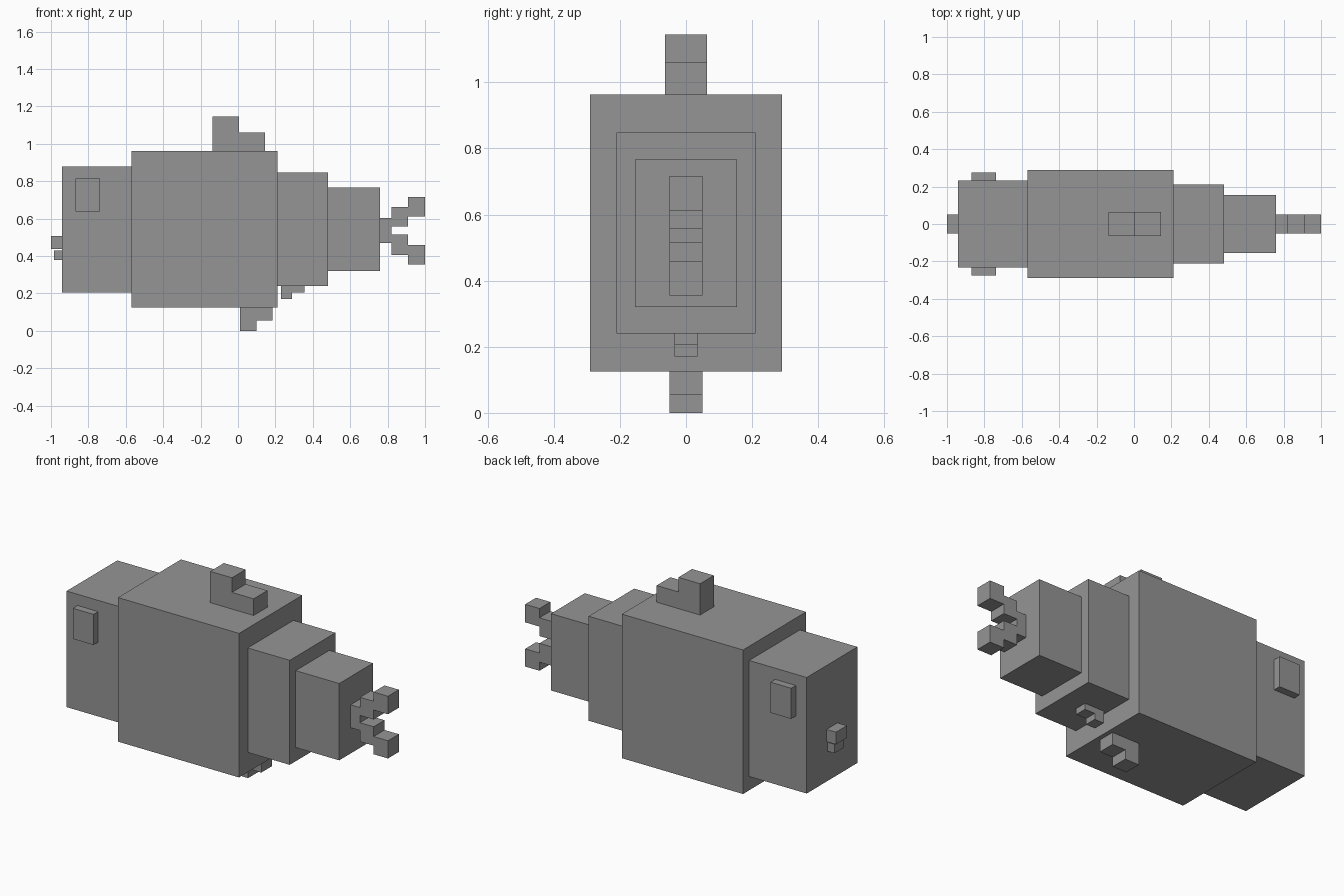
import bpy
import bmesh

cube = bpy.data.objects.get("Cube")
if cube:
    bpy.data.objects.remove(cube, do_unlink=True)

grey = bpy.data.materials.new("stone grey")
grey.use_nodes = True
colour = (0.3, 0.3, 0.3, 1)
grey.diffuse_color = colour
grey.node_tree.nodes["Principled BSDF"].inputs["Base Color"].default_value = colour


def extrude_profile(name, points, y0, y1):
    """Flat-shaded prism from an x-z outline, spanning y0 to y1."""
    bm = bmesh.new()
    face = bm.faces.new([bm.verts.new((x, y0, z)) for x, z in points])
    new = bmesh.ops.extrude_face_region(bm, geom=[face])["geom"]
    moved = [v for v in new if isinstance(v, bmesh.types.BMVert)]
    bmesh.ops.translate(bm, verts=moved, vec=(0, y1 - y0, 0))
    bmesh.ops.recalc_face_normals(bm, faces=bm.faces)
    mesh = bpy.data.meshes.new(name)
    bm.to_mesh(mesh)
    bm.free()
    mesh.materials.append(grey)
    obj = bpy.data.objects.new(name, mesh)
    bpy.context.collection.objects.link(obj)
    return obj


def block(name, x0, x1, z0, z1, y0, y1):
    return extrude_profile(name, [(x0, z0), (x1, z0), (x1, z1), (x0, z1)], y0, y1)


def stepped_fin(name, x0, xm, x1, base, step, tip, half):
    """L-shaped fin: a long low step with a taller front part."""
    points = [(x0, base), (x1, base), (x1, step), (xm, step), (xm, tip), (x0, tip)]
    return extrude_profile(name, points, -half, half)


# Body segments, from head to tail base
block("head", -0.94, -0.57, 0.205, 0.88, -0.233, 0.233)
block("body", -0.57, 0.21, 0.125, 0.963, -0.29, 0.29)
block("rear_body", 0.21, 0.48, 0.24, 0.848, -0.21, 0.21)
block("tail_base", 0.48, 0.76, 0.32, 0.767, -0.155, 0.155)

# Eyes and lips
for name, side in (("left_side_eye", 1), ("right_side_eye", -1)):
    block(name, -0.87, -0.737, 0.637, 0.815, side * 0.233, side * 0.276)
block("upper_lip", -1.0, -0.94, 0.437, 0.508, -0.05, 0.05)
block("lower_lip", -0.985, -0.94, 0.378, 0.43, -0.042, 0.042)

# Fins above and below
stepped_fin("dorsal_fin", -0.135, 0.005, 0.145, 0.963, 1.06, 1.145, 0.063)
stepped_fin("pelvic_fin", 0.01, 0.1, 0.185, 0.125, 0.055, 0.0, 0.05)
stepped_fin("anal_fin", 0.23, 0.29, 0.355, 0.24, 0.205, 0.17, 0.035)

# Forked tail
block("tail_root", 0.76, 0.82, 0.47, 0.603, -0.05, 0.05)
block("upper_tail_fork", 0.82, 0.908, 0.557, 0.663, -0.05, 0.05)
block("upper_tail_tip", 0.908, 1.0, 0.612, 0.717, -0.05, 0.05)
block("lower_tail_fork", 0.82, 0.908, 0.405, 0.515, -0.05, 0.05)
block("lower_tail_tip", 0.908, 1.0, 0.355, 0.458, -0.05, 0.05)
